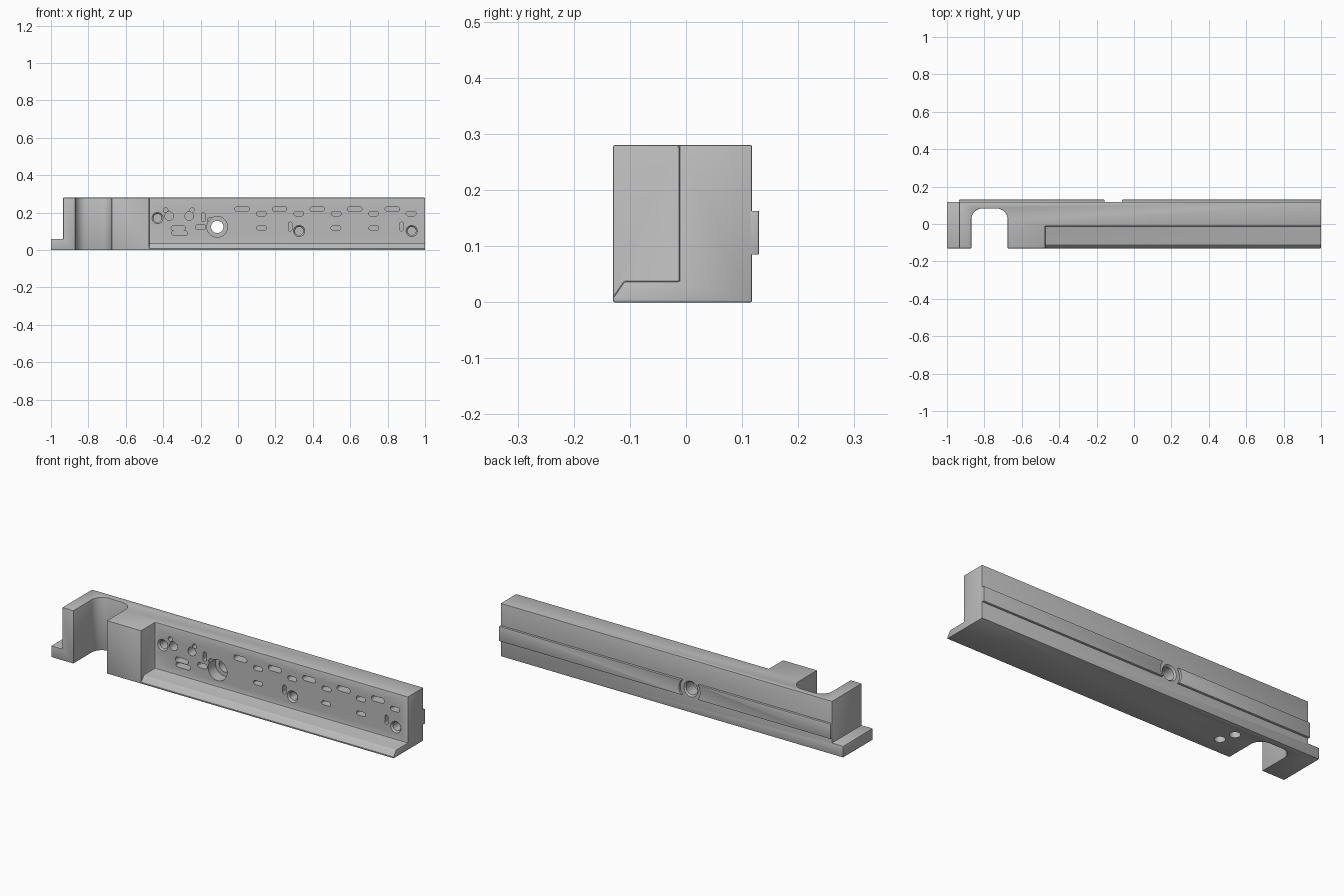
import bpy, bmesh
from math import pi, cos, sin, radians
from mathutils import Vector

if "Cube" in bpy.data.objects:
    bpy.data.objects.remove(bpy.data.objects["Cube"], do_unlink=True)

grey = bpy.data.materials.new("machined grey")
grey.use_nodes = True
colour = (0.5, 0.5, 0.5, 1)
grey.diffuse_color = colour
grey.node_tree.nodes["Principled BSDF"].inputs["Base Color"].default_value = colour

# Extrusion directions: outline (u, v) pushed along w
PLAN = lambda u, v, w: Vector((u, v, w))
FRONT = lambda u, v, w: Vector((u, w, v))
SIDE = lambda u, v, w: Vector((w, u, v))


def prism(name, outline, place, lo, hi, end=None):
    """Solid between two matching outlines."""
    bm = bmesh.new()
    a = [bm.verts.new(place(u, v, lo)) for u, v in outline]
    b = [bm.verts.new(place(u, v, hi)) for u, v in (end or outline)]
    bm.faces.new(a)
    bm.faces.new(b[::-1])
    n = len(a)
    for i in range(n):
        j = (i + 1) % n
        bm.faces.new((a[j], a[i], b[i], b[j]))
    bmesh.ops.recalc_face_normals(bm, faces=bm.faces)
    mesh = bpy.data.meshes.new(name)
    bm.to_mesh(mesh)
    bm.free()
    mesh.materials.append(grey)
    ob = bpy.data.objects.new(name, mesh)
    bpy.context.collection.objects.link(ob)
    return ob


def rect(u0, u1, v0, v1):
    return [(u0, v0), (u1, v0), (u1, v1), (u0, v1)]


def stadium(u, v, r, length=0, upright=False, n=32):
    """Circle, or round-ended slot when length exceeds its width."""
    half = max(length / 2 - r, 0)
    pts = []
    for i in range(n):
        t = 2 * pi * (i + 0.5) / n
        x, y = r * cos(t), r * sin(t)
        x += half if x > 0 else -half
        pts.append((u - y, v + x) if upright else (u + x, v + y))
    return pts


def apply(ob, kind, **settings):
    bpy.context.view_layer.objects.active = ob
    mod = ob.modifiers.new("step", kind)
    for key, value in settings.items():
        setattr(mod, key, value)
    bpy.ops.object.modifier_apply(modifier=mod.name)


def cut(ob, cutter):
    cutter.hide_render = True
    apply(ob, 'BOOLEAN', operation='DIFFERENCE', object=cutter, solver='EXACT')
    bpy.data.objects.remove(cutter, do_unlink=True)


def soften(ob, width):
    apply(ob, 'BEVEL', width=width, segments=2, limit_method='ANGLE',
          angle_limit=radians(35))


BACK, WALL = 0.118, -0.012
END = -0.935

# Main bar with end tab
bar = prism("bar_body", rect(-1, 1, -0.13, BACK), PLAN, 0, 0.28)
cut(bar, prism("tab_cutter", rect(-1.1, END, 0.06, 0.4), FRONT, -0.3, 0.3))

# Rounded notch open to the front
notch = [(-0.87, -0.3), (-0.675, -0.3)]
for cx, start in ((-0.735, 0), (-0.81, 90)):
    for i in range(11):
        t = radians(start + 9 * i)
        notch.append((cx + 0.06 * cos(t), 0.023 + 0.06 * sin(t)))
cut(bar, prism("notch_cutter", notch, PLAN, -0.1, 0.4))

# Long front recess with a sloped lip
recess = [(-0.2, 0.4), (WALL, 0.4), (WALL, 0.037), (-0.11, 0.037), (-0.2, -0.093)]
cut(bar, prism("recess_cutter", recess, SIDE, -0.475, 1.1))
soften(bar, 0.003)


def pocket(outline, depth=0.05):
    cut(bar, prism("pocket_cutter", outline, FRONT, WALL - 0.03, WALL + depth))


# Rows of slots in the recess wall
for i in range(5):
    pocket(stadium(0.022 + 0.2007 * i, 0.219, 0.0135, 0.076))
    pocket(stadium(0.125 + 0.2 * i, 0.195, 0.012, 0.053))
for x in (0.125, 0.523, 0.726):
    pocket(stadium(x, 0.118, 0.011, 0.053))
for x, z in ((0.279, 0.126), (0.875, 0.126), (-0.186, 0.176)):
    pocket(stadium(x, z, 0.01, 0.048, upright=True))

# Cluster of slots and small holes near the block
for x, z, r, length in ((-0.2, 0.123, 0.0135, 0.055), (-0.32, 0.118, 0.0125, 0.075),
                        (-0.312, 0.091, 0.0125, 0.085), (-0.368, 0.182, 0.023, 0),
                        (-0.261, 0.182, 0.023, 0), (-0.387, 0.214, 0.012, 0),
                        (-0.245, 0.214, 0.012, 0), (-0.148, 0.159, 0.015, 0)):
    pocket(stadium(x, z, r, length))

# Chamfered screw holes
for x, z in ((-0.43, 0.171), (0.327, 0.102), (0.929, 0.102)):
    cut(bar, prism("chamfer_cutter", stadium(x, z, 0.038), FRONT,
                   WALL - 0.008, WALL + 0.008, stadium(x, z, 0.022)))
    pocket(stadium(x, z, 0.022), 0.08)

# Counterbored through hole, chamfered at the back
HX, HZ = -0.111, 0.124
pocket(stadium(HX, HZ, 0.055, n=48), 0.06)
cut(bar, prism("bore_cutter", stadium(HX, HZ, 0.033), FRONT, -0.2, 0.3))
cut(bar, prism("rear_chamfer_cutter", stadium(HX, HZ, 0.033), FRONT,
               BACK - 0.008, BACK + 0.008, stadium(HX, HZ, 0.049)))

# Holes in the underside
for x, y in ((-0.538, -0.034), (-0.564, 0.042)):
    cut(bar, prism("base_hole_cutter", stadium(x, y, 0.026), PLAN, -0.05, 0.07))

# Back rail, split around the through hole
rail = prism("back_rail", rect(END, 1, 0.085, 0.163), FRONT, BACK - 0.006, 0.13)
cut(rail, prism("rail_gap_cutter", stadium(HX, HZ, 0.061, n=64), FRONT, 0, 0.3))
soften(rail, 0.003)

# Smooth curved walls, crisp edges
for ob in (bar, rail):
    bpy.ops.object.select_all(action='DESELECT')
    ob.select_set(True)
    bpy.context.view_layer.objects.active = ob
    bpy.ops.object.shade_smooth_by_angle(angle=radians(30))
